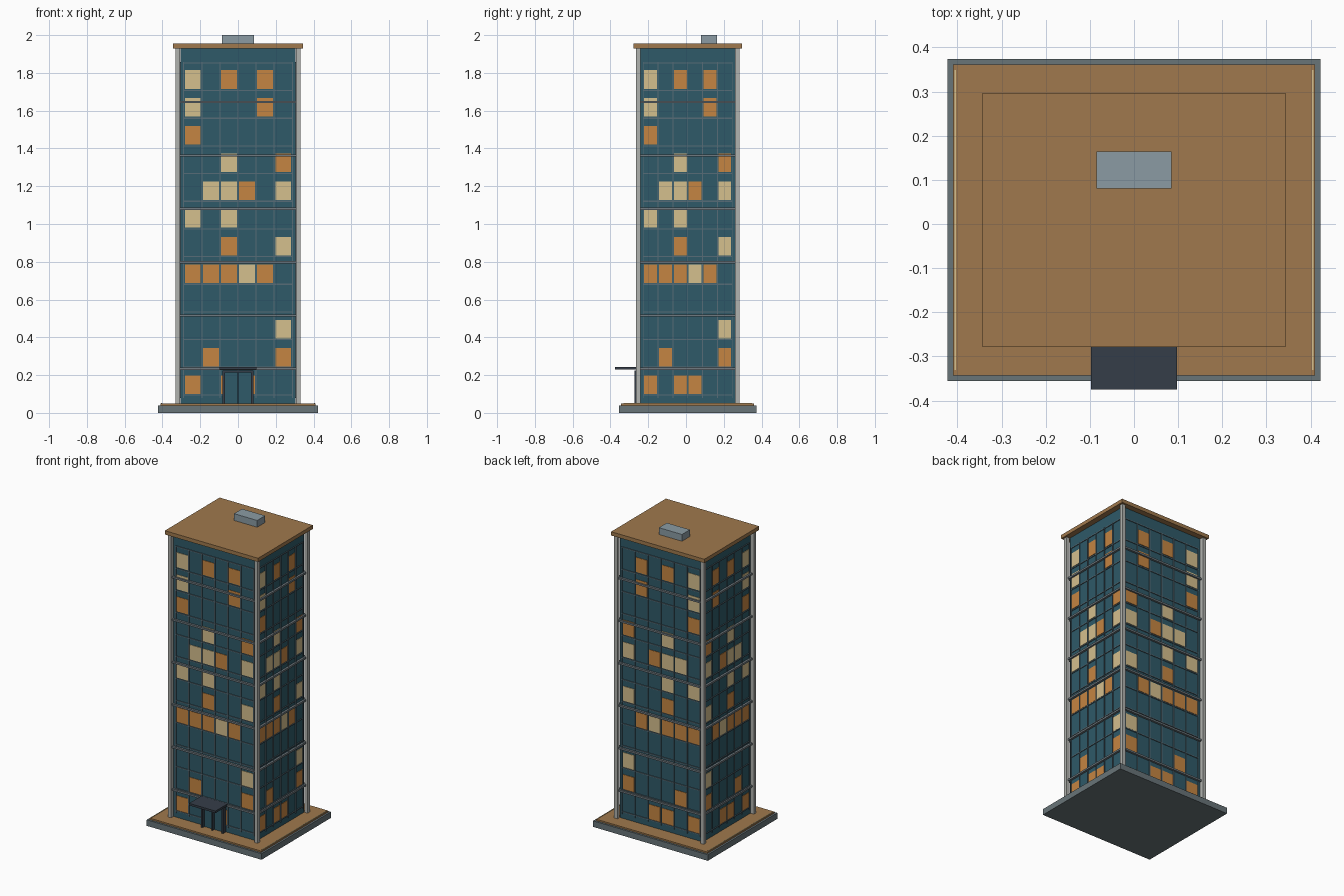
import bpy, bmesh
from mathutils import Matrix, Vector

if "Cube" in bpy.data.objects:
    bpy.data.objects.remove(bpy.data.objects["Cube"])

CY = 0.009            # centre of the tower in y
HX, HY = 0.305, 0.25  # half sizes of the glass core


def material(name, rgb):
    m = bpy.data.materials.new(name)
    lin = [(c / 255) ** 2.2 for c in rgb]
    m.diffuse_color = (*lin, 1)
    m.use_nodes = True
    m.node_tree.nodes["Principled BSDF"].inputs["Base Color"].default_value = m.diffuse_color
    return m


GLASS = material("teal_glass", (50, 90, 104))
AMBER = material("amber_light", (196, 132, 68))
CREAM = material("cream_light", (212, 190, 140))
BROWN = material("brown", (158, 120, 78))
STONE = material("stone", (104, 116, 120))
FRAME = material("frame", (88, 108, 118))
BAND = material("band", (112, 122, 128))
PALE = material("pale_metal", (176, 178, 174))
DARK = material("dark_metal", (56, 64, 74))
UNIT = material("roof_unit_grey", (138, 154, 162))


def boxes(name, items, mat):
    """One object from (x0, x1, y0, y1, z0, z1) boxes."""
    bm = bmesh.new()
    for x0, x1, y0, y1, z0, z1 in items:
        c = Vector(((x0 + x1) / 2, (y0 + y1) / 2, (z0 + z1) / 2))
        s = Matrix.Diagonal((x1 - x0, y1 - y0, z1 - z0, 1))
        bmesh.ops.create_cube(bm, size=1, matrix=Matrix.Translation(c) @ s)
    me = bpy.data.meshes.new(name)
    bm.to_mesh(me)
    bm.free()
    me.materials.append(mat)
    ob = bpy.data.objects.new(name, me)
    bpy.context.collection.objects.link(ob)
    return ob


def slab(hx, hy, z0, z1):
    return (-hx, hx, CY - hy, CY + hy, z0, z1)


def on_faces(u0, u1, z0, z1, out):
    """The same flat panel on all four facades; u runs -1..1 along each."""
    res = []
    for s in (-1, 1):
        a, b = sorted((s * (HX - 0.01), s * (HX + out)))
        res.append((a, b, CY + u0 * HY, CY + u1 * HY, z0, z1))
        a, b = sorted((s * (HY - 0.01), s * (HY + out)))
        res.append((u0 * HX, u1 * HX, CY + a, CY + b, z0, z1))
    return res


# Ground plinth, paving and edge strips
boxes("plinth", [slab(0.4225, 0.365, 0, 0.04)], STONE)
boxes("paving", [slab(0.41, 0.352, 0.04, 0.05)], BROWN)
boxes("edge_strips", [(s * 0.405 - 0.002, s * 0.405 + 0.002, CY - 0.34, CY + 0.34, 0.045, 0.053)
                      for s in (-1, 1)], CREAM)

# Glass core, corner columns, roof
boxes("glass_core", [slab(HX, HY, 0.05, 1.93)], GLASS)
boxes("corner_columns", [(sx * 0.318 - 0.012, sx * 0.318 + 0.012,
                          CY + sy * 0.263 - 0.012, CY + sy * 0.263 + 0.012, 0.05, 1.93)
                         for sx in (-1, 1) for sy in (-1, 1)], PALE)
boxes("roof", [slab(0.343, 0.288, 1.93, 1.955)], BROWN)
boxes("roof_unit", [(-0.085, 0.085, 0.08, 0.164, 1.955, 2.0)], UNIT)

# Lit windows: one string per floor from the bottom, a = amber, c = cream
FLOORS = ["a.aa..", ".a...a", ".....c", "......", "aaaca.", "..a..c",
          "c.c...", ".cca.c", "..c..a", "a.....", "c...a.", "c.a.a."]
BAY = 0.314
lit = {"a": [], "c": []}
for row, floor in enumerate(FLOORS):
    z = 0.148 + 0.147 * row
    for col, kind in enumerate(floor):
        if kind in lit:
            u = (col - 2.5) * BAY
            lit[kind] += on_faces(u - 0.137, u + 0.137, z - 0.049, z + 0.049, 0.003)
boxes("amber_windows", lit["a"], AMBER)
boxes("cream_windows", lit["c"], CREAM)

# Mullions and thin floor rails
frame = []
for i in range(-3, 4):
    frame += on_faces(i * BAY - 0.009, i * BAY + 0.009, 0.08, 1.857, 0.006)
boxes("mullions", frame, FRAME)
rails = []
for i in range(13):
    z = 0.095 + 0.1465 * i
    rails += on_faces(-0.95, 0.95, z - 0.003, z + 0.003, 0.005)
boxes("floor_rails", rails, FRAME)

# Wide bands wrapping the tower
boxes("floor_bands", [slab(HX + 0.014, HY + 0.014, 0.233 + 0.2825 * i - 0.006, 0.233 + 0.2825 * i + 0.006)
                      for i in range(6)], BAND)

# Entrance: doors, frame and canopy
F = CY - HY
boxes("door_leaves", [(-0.07, -0.003, F - 0.012, F + 0.01, 0.05, 0.215),
                      (0.003, 0.07, F - 0.012, F + 0.01, 0.05, 0.215)], GLASS)
boxes("door_frame", [(x - w, x + w, F - 0.032, F + 0.01, 0.05, 0.22)
                     for x, w in ((-0.075, 0.006), (0, 0.003), (0.075, 0.006))]
      + [(-0.081, 0.081, F - 0.032, F + 0.01, 0.213, 0.225)], DARK)
boxes("entrance_canopy", [(-0.097, 0.097, -0.375, F + 0.01, 0.23, 0.244)], DARK)
